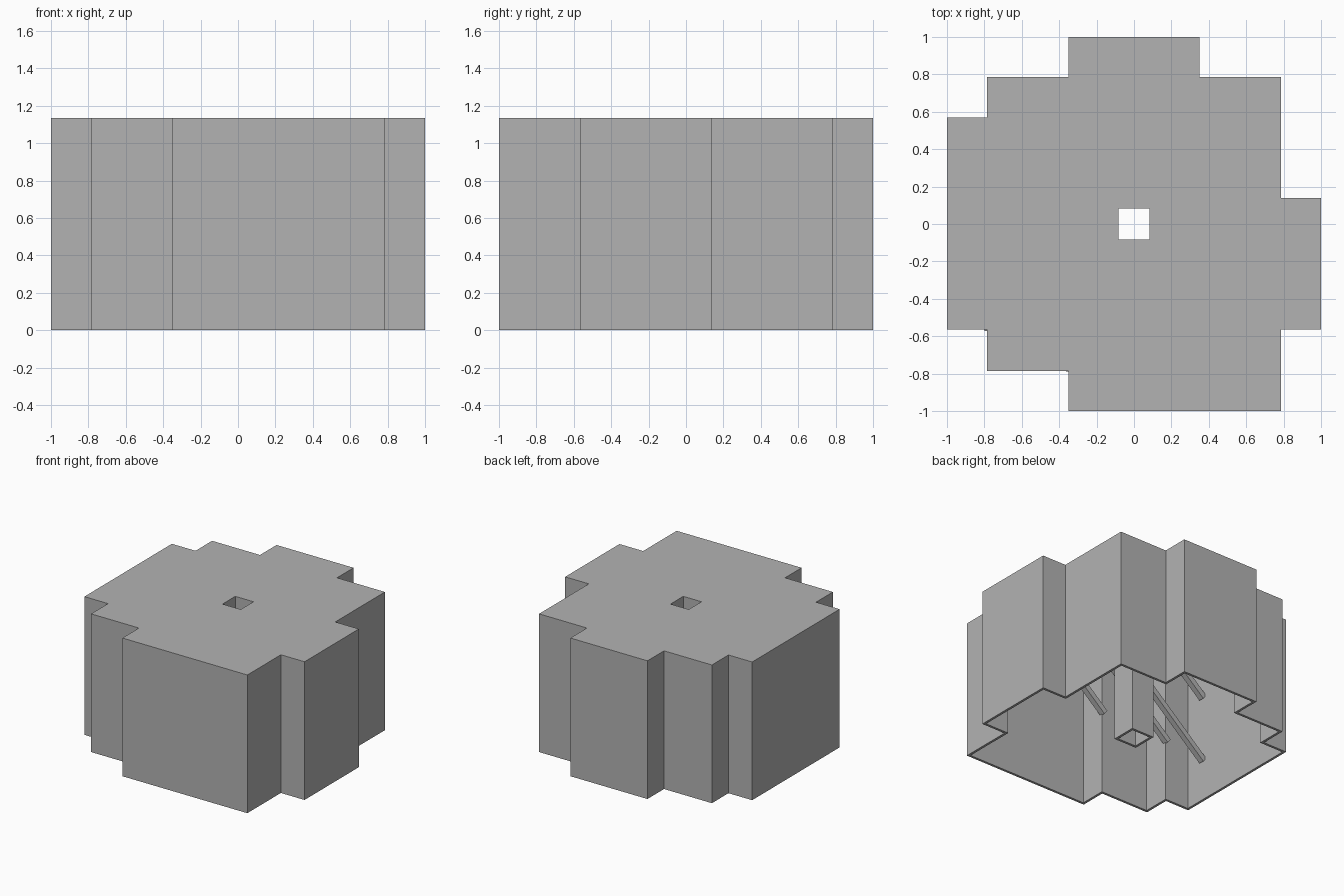
import bpy, bmesh
from mathutils import Vector

if "Cube" in bpy.data.objects:
    bpy.data.objects.remove(bpy.data.objects["Cube"], do_unlink=True)

HEIGHT, WALL = 1.135, 0.02

grey = bpy.data.materials.new("plain grey")
grey.use_nodes = True
colour = (0.45, 0.45, 0.45, 1)
grey.diffuse_color = colour
grey.node_tree.nodes["Principled BSDF"].inputs["Base Color"].default_value = colour


def finish(name, bm):
    bmesh.ops.recalc_face_normals(bm, faces=bm.faces)
    mesh = bpy.data.meshes.new(name)
    bm.to_mesh(mesh)
    bm.free()
    mesh.materials.append(grey)
    obj = bpy.data.objects.new(name, mesh)
    bpy.context.collection.objects.link(obj)
    return obj


def prism(name, loops, z0, z1):
    """Fill an outline with a hole and extrude it upwards."""
    bm = bmesh.new()
    for loop in loops:
        verts = [bm.verts.new((x, y, z0)) for x, y in loop]
        for i, v in enumerate(verts):
            bm.edges.new((verts[i - 1], v))
    bmesh.ops.triangle_fill(bm, use_beauty=True, edges=bm.edges[:], normal=(0, 0, 1))
    top = bmesh.ops.extrude_face_region(bm, geom=bm.faces[:], use_keep_orig=True)
    moved = [g for g in top["geom"] if isinstance(g, bmesh.types.BMVert)]
    bmesh.ops.translate(bm, verts=moved, vec=(0, 0, z1 - z0))
    return finish(name, bm)


def inset(loop, t):
    """Move a clockwise right-angled outline inwards by t."""
    pts = [Vector(p) for p in loop]
    result = []
    for i, p in enumerate(pts):
        a = (p - pts[i - 1]).normalized()
        b = (pts[(i + 1) % len(pts)] - p).normalized()
        result.append(p + t * Vector((a.y + b.y, -a.x - b.x)))
    return result


def square(r):
    return [(-r, -r), (-r, r), (r, r), (r, -r)]


# Stepped shell, open below, with a square tube through the middle
outline = [(-.35, 1), (.35, 1), (.35, .785), (.785, .785), (.785, .14), (1, .14),
           (1, -.565), (.785, -.565), (.785, -1), (-.35, -1), (-.35, -.785),
           (-.785, -.785), (-.785, -.565), (-1, -.565), (-1, .57), (-.785, .57),
           (-.785, .785), (-.35, .785)]
shell = prism("stepped_shell", [outline, square(.083)], 0, HEIGHT)
cavity = prism("cavity_cutter", [inset(outline, WALL), square(.103)], -.1, HEIGHT - WALL)
cut = shell.modifiers.new("hollow", 'BOOLEAN')
cut.operation, cut.solver, cut.object = 'DIFFERENCE', 'EXACT', cavity
bpy.context.view_layer.update()
hollow = bpy.data.meshes.new_from_object(
    shell.evaluated_get(bpy.context.evaluated_depsgraph_get()))
shell.modifiers.clear()
shell.data = hollow
bpy.data.objects.remove(cavity, do_unlink=True)

# Sloping braces from the walls up to the ceiling
for i, end in enumerate([(-.98, -.37, .33), (-.785, -.55, .5),
                         (-.35, -.765, .68), (-.98, -.37, .87)]):
    low = Vector(end)
    rise = HEIGHT - WALL - low.z
    high = low + Vector((rise / .856, 0, rise))
    axis = (high - low).normalized()
    bm = bmesh.new()
    bmesh.ops.create_cube(bm, size=1)
    bmesh.ops.scale(bm, vec=(.045, .045, (high - low).length), verts=bm.verts)
    bmesh.ops.rotate(bm, matrix=axis.to_track_quat('Z', 'Y').to_matrix(), verts=bm.verts)
    bmesh.ops.translate(bm, vec=(low + high) / 2, verts=bm.verts)
    finish(f"inner_brace_{i + 1}", bm)
